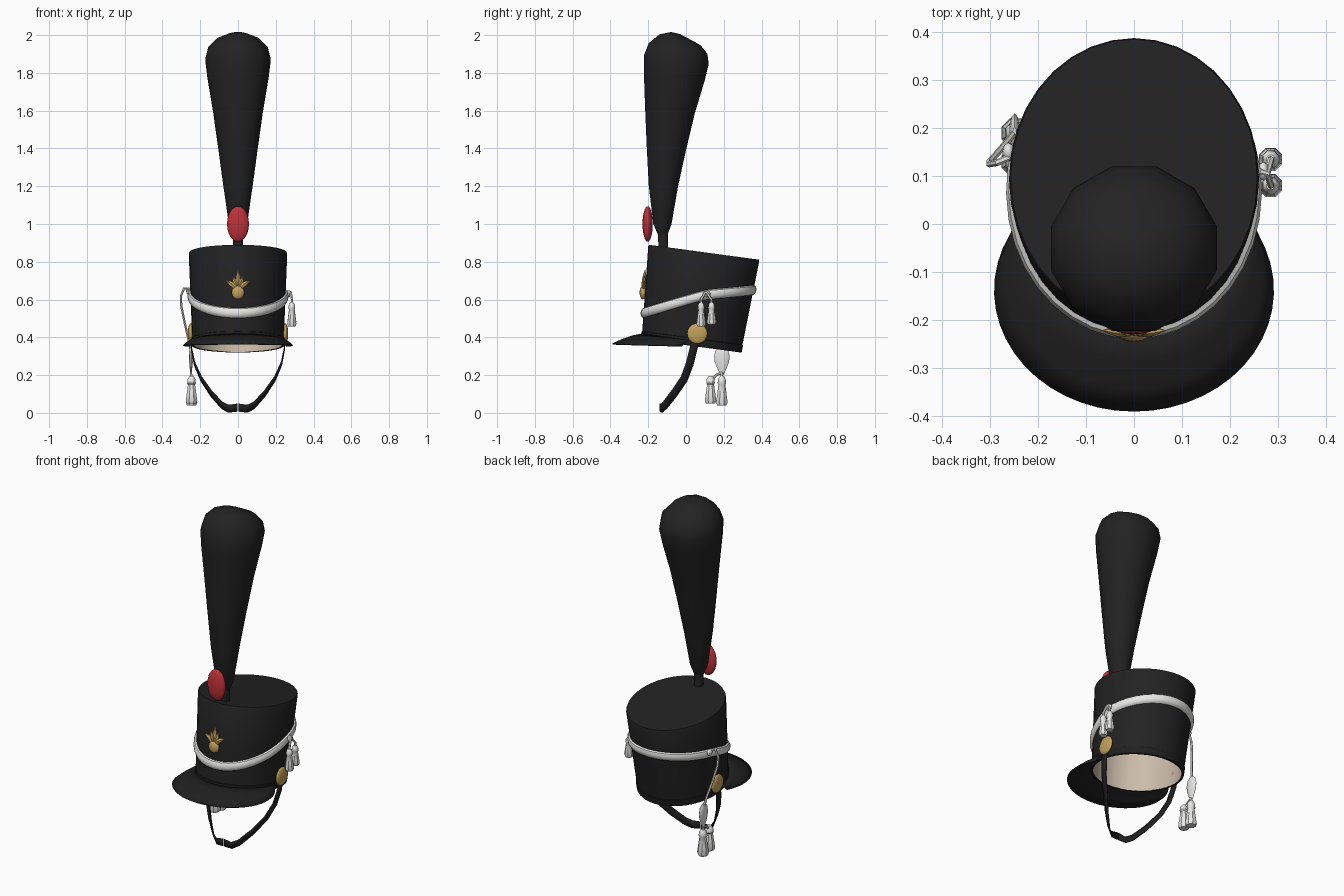
import bpy
from math import sin, cos, pi, radians
from mathutils import Vector, Matrix

cube = bpy.data.objects.get("Cube")
if cube:
    bpy.data.objects.remove(cube, do_unlink=True)


def material(name, r, g, b):
    m = bpy.data.materials.new(name)
    m.use_nodes = True
    m.diffuse_color = (r, g, b, 1)
    m.node_tree.nodes["Principled BSDF"].inputs["Base Color"].default_value = (r, g, b, 1)
    return m


FELT = material("black felt", .016, .016, .016)
LEATHER = material("black leather", .014, .014, .014)
WHITE = material("white cord", .8, .8, .78)
GOLD = material("gold metal", .55, .36, .11)
RED = material("red wool", .52, .03, .04)
LINING = material("beige lining", .6, .5, .4)

# The shako body leans backwards; SHAKO maps its local space to the world
SHAKO = Matrix.Translation((0, .028, .355)) @ Matrix.Rotation(radians(-7.7), 4, 'X')
HEIGHT = .5


def wall(angle, h, out=0.0):
    """Point on the oval, flaring wall of the shako at local height h."""
    f = h / HEIGHT
    return SHAKO @ Vector(((.241 + .02 * f + out) * cos(angle),
                           (.265 + .032 * f + out) * sin(angle), h))


def loft(name, rings, mat, closed=True, caps=(False, False), thick=0.0, flip=False):
    """Skin a list of equal-length rings into one object."""
    n = len(rings[0])
    verts = [p for ring in rings for p in ring]
    faces = []
    for r in range(len(rings) - 1):
        for i in range(n if closed else n - 1):
            j = (i + 1) % n
            faces.append((r * n + i, r * n + j, (r + 1) * n + j, (r + 1) * n + i))
    if caps[0]:
        faces.append(tuple(reversed(range(n))))
    if caps[1]:
        faces.append(tuple(range(len(verts) - n, len(verts))))
    if flip:
        faces = [f[::-1] for f in faces]
    mesh = bpy.data.meshes.new(name)
    mesh.from_pydata(verts, [], faces)
    mesh.materials.append(mat)
    ob = bpy.data.objects.new(name, mesh)
    bpy.context.collection.objects.link(ob)
    if thick:
        mod = ob.modifiers.new("thickness", 'SOLIDIFY')
        mod.thickness = thick
        mod.offset = 0
    return smooth(ob)


def smooth(ob):
    bpy.ops.object.select_all(action='DESELECT')
    ob.select_set(True)
    bpy.context.view_layer.objects.active = ob
    bpy.ops.object.shade_smooth_by_angle(angle=radians(40))
    return ob


def sweep(name, points, radii, mat, sides=8, flat=(1, 1)):
    """Round or flattened section carried along a path with changing radius."""
    pts = [Vector(p) for p in points]
    rings = []
    for k, p in enumerate(pts):
        t = (pts[min(k + 1, len(pts) - 1)] - pts[max(k - 1, 0)]).normalized()
        u = Vector((0, 1, 0)).cross(t).normalized()
        v = t.cross(u)
        angles = [2 * pi * (i + .5) / sides for i in range(sides)]
        rings.append([p + radii[k] * (u * cos(a) * flat[0] + v * sin(a) * flat[1]) for a in angles])
    return loft(name, rings, mat, caps=(True, True))


def ellipsoid(name, centre, size, mat, segments=20, rings=12):
    bpy.ops.mesh.primitive_uv_sphere_add(segments=segments, ring_count=rings, location=centre)
    ob = bpy.context.object
    ob.name = name
    ob.scale = size
    ob.data.materials.append(mat)
    return smooth(ob)


def cord(name, points, radius=.007):
    return sweep(name, points, [radius] * len(points), WHITE, 6)


def tassel(name, x, y, bottom, top, r):
    profile = [(1, .35), (.9, .65), (.75, .75), (.7, .6), (.4, .8), (.1, 1), (0, .8)]
    return sweep(name, [(x, y, bottom + (top - bottom) * f) for f, _ in reversed(profile)],
                 [r * s for _, s in reversed(profile)], WHITE, 8)


TURN = [2 * pi * i / 36 for i in range(36)]

# Shako body, lining and lower leather band
loft("shako_body", [[wall(a, h, o) for a in TURN] for h, o in
                    ((0, 0), (.25, 0), (.492, 0), (HEIGHT, -.004))], FELT, caps=(False, True))
loft("shako_lining", [[wall(a, h, -.008) for a in TURN] for h in (.002, .47)],
     LINING, caps=(False, True), flip=True)
loft("shako_rim", [[wall(a, 0, o) for a in TURN] for o in (-.008, 0)], LEATHER, flip=True)
loft("lower_band", [[wall(a, h, o) for a in TURN] for h, o in
                    ((0, 0), (.002, .004), (.04, .004), (.042, 0))], LEATHER)


# White band climbing from front to back
def band_height(a):
    y = .28 * sin(a)
    return .277 + (y - .035) * (.44 if y < .035 else .24)


loft("white_band", [[wall(a, band_height(a) + dh, out) for a in TURN] for dh, out in
                    ((-.027, -.001), (-.022, .009), (-.008, .015), (.008, .015), (.022, .009), (.027, -.001))],
     WHITE)

# Visor: a crescent between the shako wall and a wider oval
visor_rings = []
for f in (0, .35, .7, 1):
    ring = []
    for i in range(33):
        s = i / 32
        inner = wall(radians(-178 + 176 * s), .028, -.004)
        a = radians(-208 + 236 * s)
        outer = Vector((.29 * cos(a), -.14 + .25 * sin(a), .356 - .008 * sin(a)))
        p = inner.lerp(outer, f)
        p.z += .008 * sin(pi * f)
        ring.append(p)
    visor_rings.append(ring)
loft("visor", visor_rings, LEATHER, closed=False, thick=.006, flip=True)

# Chin strap halves and their buttons
STRAP = [(.248, .055, .41), (.246, .04, .34), (.23, .02, .26), (.195, -.01, .18),
         (.14, -.065, .1), (.085, -.112, .04), (.05, -.132, .022), (.003, -.136, .028)]
for side, label in ((1, "left"), (-1, "right")):
    edges = ([], [])
    for k, (x, y, z) in enumerate(STRAP):
        turn = pi / 2 * k / (len(STRAP) - 1)
        width = Vector((0, cos(turn), -sin(turn))) * .021
        for edge, sign in zip(edges, (-1, 1)):
            edge.append(Vector((side * x, y, z)) + width * sign)
    loft(label + "_chin_strap", edges, LEATHER, closed=False, thick=.006)
    ellipsoid(label + "_button", (side * .25, .06, .42), (.016, .054, .054), GOLD, 16, 10)

# Plume with its stem, and the pompon
sweep("plume_stem", [(0, -.12, .86), (0, -.122, .97)], [.027, .027], FELT, 12)
sweep("plume",
      [(0, -.123, .94), (0, -.125, 1), (0, -.12, 1.2), (0, -.104, 1.4), (0, -.085, 1.6),
       (0, -.062, 1.78), (0, -.051, 1.87), (0, -.042, 1.93), (0, -.032, 1.975), (0, -.025, 1.995), (0, -.022, 2)],
      [.025, .05, .08, .108, .137, .168, .179, .163, .117, .06, .01], FELT, 12)
ellipsoid("pompon", (0, -.203, 1), (.058, .027, .094), RED)

# Flaming grenade badge
ellipsoid("badge_ball", (0, -.228, .637), (.034, .018, .036), GOLD, 12, 8)
for name, path in (("centre", ((0, .66), (0, .70), (0, .725), (0, .76))),
                   ("left", ((.008, .655), (.03, .68), (.045, .69), (.066, .70))),
                   ("right", ((-.008, .655), (-.03, .68), (-.045, .69), (-.066, .70))),
                   ("inner_left", ((.005, .66), (.013, .69), (.019, .703), (.026, .725))),
                   ("inner_right", ((-.005, .66), (-.013, .69), (-.019, .703), (-.026, .725)))):
    sweep(name + "_flame", [(x, -.228 + (z - .64) * .1, z) for x, z in path],
          [.009, .015, .011, .001], GOLD, 6, (1, .8))

# Short pair of tassels on the left
for i, y in enumerate((.08, .135)):
    cord("short_tassel_cord_%d" % i, [(.262, .11, .645), (.278, .105, .64), (.286, y, .6), (.285, y, .57)])
    tassel("short_tassel_%d" % i, .285, y, .457 + .012 * i, .585, .026)
ellipsoid("left_knot", (.27, .11, .63), (.012, .02, .018), WHITE, 8, 6)

# Long hanging cord on the right, flat drop and pair of tassels
cord("hanging_cord", [(-.26, .14, .655), (-.285, .128, .66), (-.302, .125, .62), (-.301, .13, .57),
                      (-.283, .15, .48), (-.262, .175, .39), (-.25, .19, .33)])
sweep("flat_drop", [(-.249, .19, z) for z in (.35, .33, .3, .27, .24, .2)],
      [.012, .034, .041, .038, .026, .008], WHITE, 10, (.28, 1))
for i, y in enumerate((.13, .19)):
    cord("long_tassel_cord_%d" % i, [(-.249, .19, .215), (-.248, (y + .19) / 2, .2), (-.247, y, .17)])
    tassel("long_tassel_%d" % i, -.246, y, .05 - .01 * i, .195, .033)
ellipsoid("right_knot", (-.262, .15, .645), (.013, .02, .02), WHITE, 8, 6)
